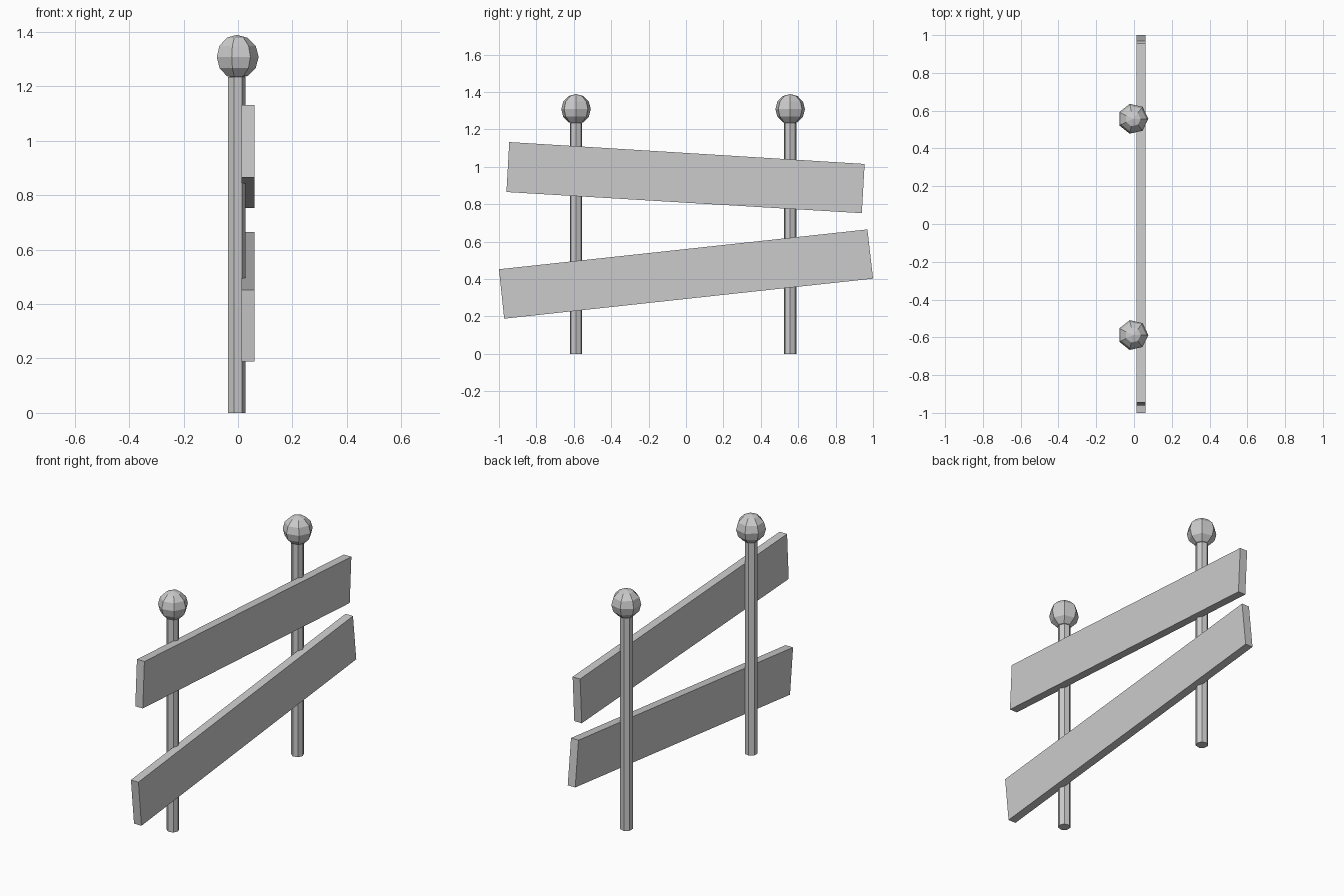
import bpy, bmesh
from math import pi, cos, sin
from mathutils import Matrix

if "Cube" in bpy.data.objects:
    bpy.data.objects.remove(bpy.data.objects["Cube"])

SIDES = 7
POST_X = -0.007


def make_object(name, bm):
    bmesh.ops.recalc_face_normals(bm, faces=bm.faces)
    mesh = bpy.data.meshes.new(name)
    bm.to_mesh(mesh)
    bm.free()
    obj = bpy.data.objects.new(name, mesh)
    bpy.context.collection.objects.link(obj)
    return obj


def prism(name, outline, axis, start, length):
    """Extrude a flat outline along x or z."""
    bm = bmesh.new()
    points = [(start, a, b) if axis == 'x' else (a, b, start) for a, b in outline]
    face = bm.faces.new([bm.verts.new(p) for p in points])
    ext = bmesh.ops.extrude_face_region(bm, geom=[face])
    verts = [v for v in ext['geom'] if isinstance(v, bmesh.types.BMVert)]
    offset = (length, 0, 0) if axis == 'x' else (0, 0, length)
    bmesh.ops.translate(bm, verts=verts, vec=offset)
    return make_object(name, bm)


# Round posts with ball finials, both seven-sided with a corner towards +x
for side, y in (("near", -0.588), ("far", 0.557)):
    ring = [(POST_X + 0.034 * cos(2 * pi * i / SIDES),
             y + 0.034 * sin(2 * pi * i / SIDES)) for i in range(SIDES)]
    prism(side + "_post", ring, 'z', 0, 1.235)

    bm = bmesh.new()
    bmesh.ops.create_uvsphere(bm, u_segments=SIDES, v_segments=6, radius=0.081)
    # Make sure a corner of the ball points exactly along +x
    if not any(abs(v.co.y) < 1e-4 and v.co.x > 0.07 for v in bm.verts):
        bmesh.ops.rotate(bm, verts=bm.verts, matrix=Matrix.Rotation(pi / SIDES, 3, 'Z'))
    if not any(abs(v.co.y) < 1e-4 and v.co.x > 0.07 for v in bm.verts):
        bmesh.ops.rotate(bm, verts=bm.verts, matrix=Matrix.Rotation(pi / 2, 3, 'Z'))
    bmesh.ops.translate(bm, verts=bm.verts, vec=(POST_X + 0.002, y, 1.308))
    make_object(side + "_finial", bm)

# Crooked boards on the +x side of the posts, as (y, z) corners
boards = {
    "upper_board": [(-0.96, 0.865), (0.94, 0.752), (0.955, 1.015), (-0.945, 1.132)],
    "lower_board": [(-0.972, 0.188), (1.0, 0.402), (0.97, 0.665), (-1.0, 0.452)],
}
for name, corners in boards.items():
    prism(name, corners, 'x', 0.012, 0.048)
